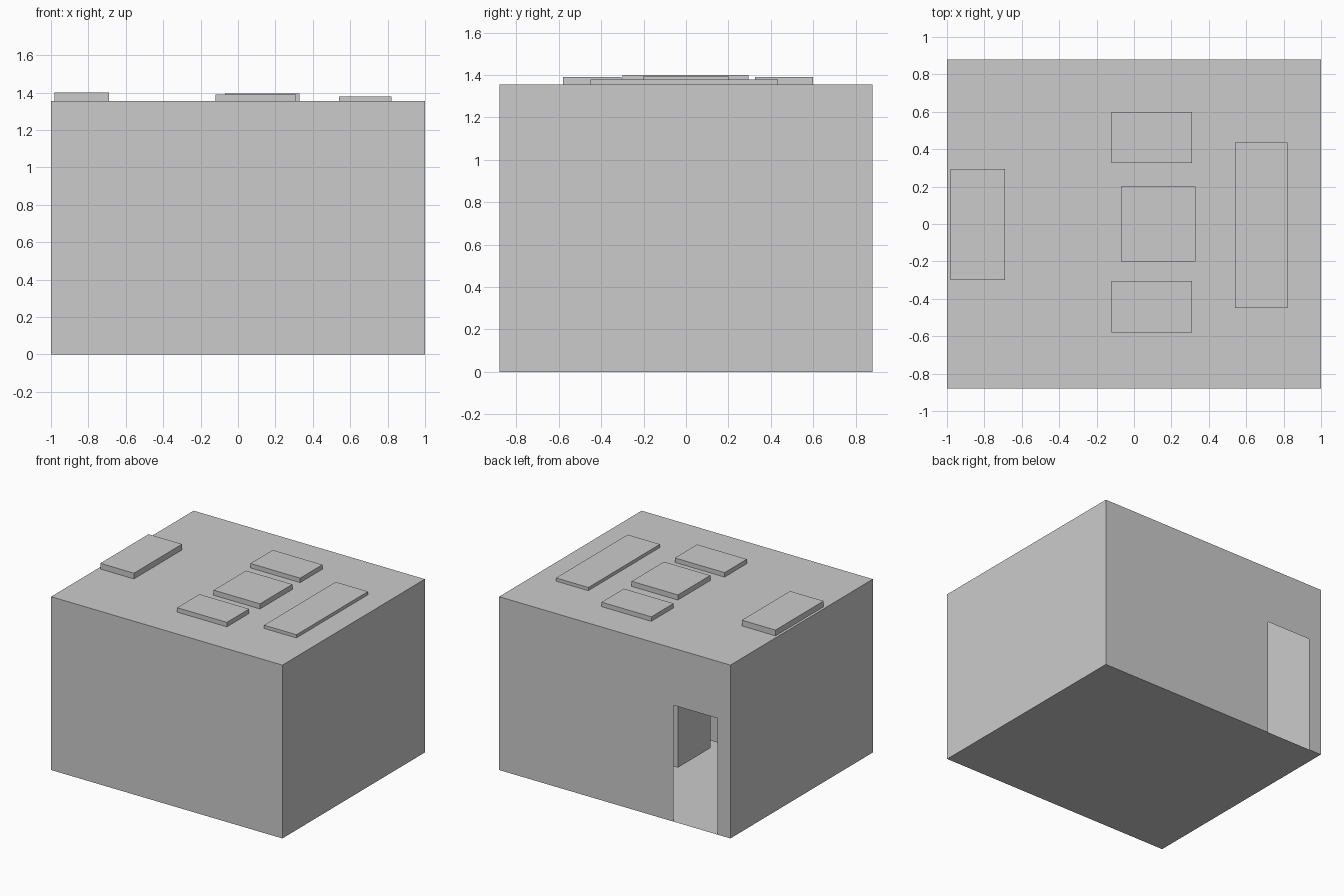
import bpy
import bmesh

if "Cube" in bpy.data.objects:
    bpy.data.objects.remove(bpy.data.objects["Cube"])

W, D, H = 1.0, 0.88, 1.355          # half width, half depth, height
DOOR_X0, DOOR_X1, DOOR_H = -0.89, -0.51, 0.91
GAP = 0.045                         # furniture clearance above the floor


def make_object(name, bm):
    mesh = bpy.data.meshes.new(name)
    bm.to_mesh(mesh)
    bm.free()
    obj = bpy.data.objects.new(name, mesh)
    bpy.context.collection.objects.link(obj)
    return obj


def panel(name, points):
    bm = bmesh.new()
    bm.faces.new([bm.verts.new(p) for p in points])
    return make_object(name, bm)


def block(name, x0, x1, y0, y1, z0, z1):
    bm = bmesh.new()
    bmesh.ops.create_cube(bm, size=1)
    for v in bm.verts:
        v.co = (x1 if v.co.x > 0 else x0,
                y1 if v.co.y > 0 else y0,
                z1 if v.co.z > 0 else z0)
    return make_object(name, bm)


# Floor and roof sheets
panel("floor", [(-W, -D, 0), (-W, D, 0), (W, D, 0), (W, -D, 0)])
panel("roof", [(-W, -D, H), (W, -D, H), (W, D, H), (-W, D, H)])

# Thin plain walls
panel("front_wall", [(-W, -D, 0), (W, -D, 0), (W, -D, H), (-W, -D, H)])
panel("right_wall", [(W, -D, 0), (W, D, 0), (W, D, H), (W, -D, H)])
panel("left_wall", [(-W, D, 0), (-W, -D, 0), (-W, -D, H), (-W, D, H)])

# Back wall with a doorway notch
outline = [(W, 0), (DOOR_X1, 0), (DOOR_X1, DOOR_H), (DOOR_X0, DOOR_H),
           (DOOR_X0, 0), (-W, 0), (-W, H), (W, H)]
panel("back_wall", [(x, D, z) for x, z in outline])

# Tall blocks standing inside and poking through the roof
block("left_block", -0.98, -0.69, -0.30, 0.295, GAP, 1.40)
block("right_block", 0.54, 0.82, -0.45, 0.435, GAP, 1.38)
block("centre_block", -0.07, 0.33, -0.20, 0.20, GAP, 1.395)
block("back_block", -0.12, 0.31, 0.325, 0.60, GAP, 1.39)
block("front_block", -0.12, 0.31, -0.58, -0.305, GAP, 1.39)
